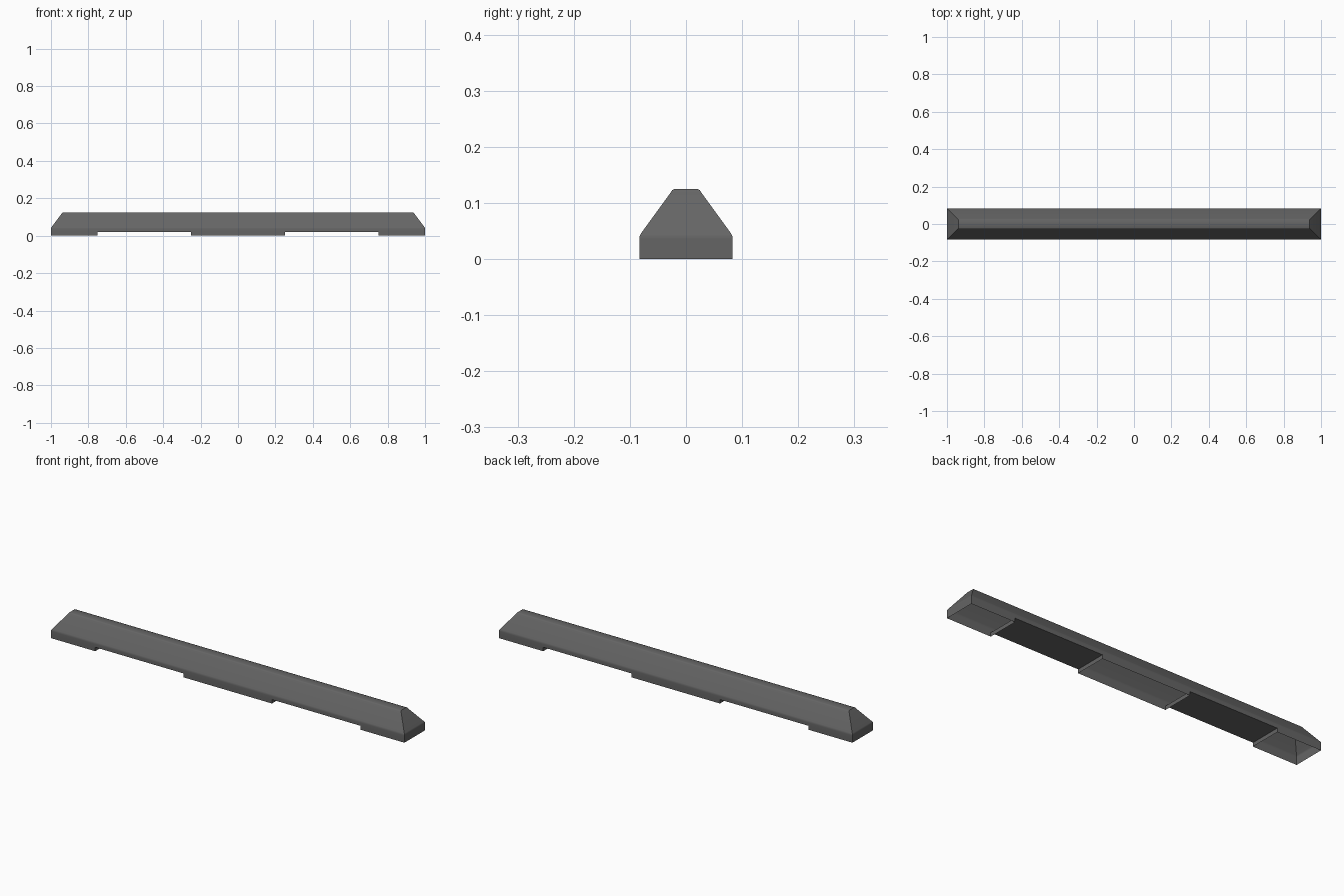
import bpy, bmesh

if "Cube" in bpy.data.objects:
    bpy.data.objects.remove(bpy.data.objects["Cube"])

# Layers from bottom to top: half length, half width, height
LAYERS = [(1, .083, .02), (1, .083, .036), (1, .0825, .041), (.997, .080, .046),
          (.942, .027, .119), (.939, .0245, .123), (.938, .020, .125)]
HALF_W, NOTCH_Z = .083, .02
PADS = [(-1, -.75), (-.25, .25), (.75, 1)]
NOTCHES = [(-.75, -.25), (.25, .75)]

bm = bmesh.new()


def rect(x0, x1, hy, z):
    return [bm.verts.new((x, y, z)) for x, y in
            ((x0, -hy), (x1, -hy), (x1, hy), (x0, hy))]


def walls(low, high):
    for i in range(4):
        j = (i + 1) % 4
        bm.faces.new((low[i], low[j], high[j], high[i]))


# Hollow body with sloped sides, hipped ends and softened long edges
loops = [rect(-hx, hx, hy, z) for hx, hy, z in LAYERS]
for a, b in zip(loops, loops[1:]):
    walls(a, b)
bm.faces.new(loops[-1])

# Open-bottomed feet
for x0, x1 in PADS:
    walls(rect(x0, x1, HALF_W, 0), rect(x0, x1, HALF_W, NOTCH_Z))

# Ceilings of the drainage notches
for x0, x1 in NOTCHES:
    bm.faces.new(rect(x0, x1, HALF_W, NOTCH_Z)[::-1])

bmesh.ops.remove_doubles(bm, verts=bm.verts, dist=1e-5)
mesh = bpy.data.meshes.new("parking_curb")
bm.to_mesh(mesh)
bm.free()

obj = bpy.data.objects.new("parking_curb", mesh)
bpy.context.collection.objects.link(obj)
mat = bpy.data.materials.new("dark grey rubber")
mat.diffuse_color = (.13, .13, .13, 1)
mat.use_nodes = True
mat.node_tree.nodes["Principled BSDF"].inputs["Base Color"].default_value = mat.diffuse_color
mesh.materials.append(mat)

# Smooth the rounded long edges, keep hips and feet sharp
bpy.context.view_layer.objects.active = obj
obj.select_set(True)
bpy.ops.object.shade_smooth_by_angle(angle=.6)
